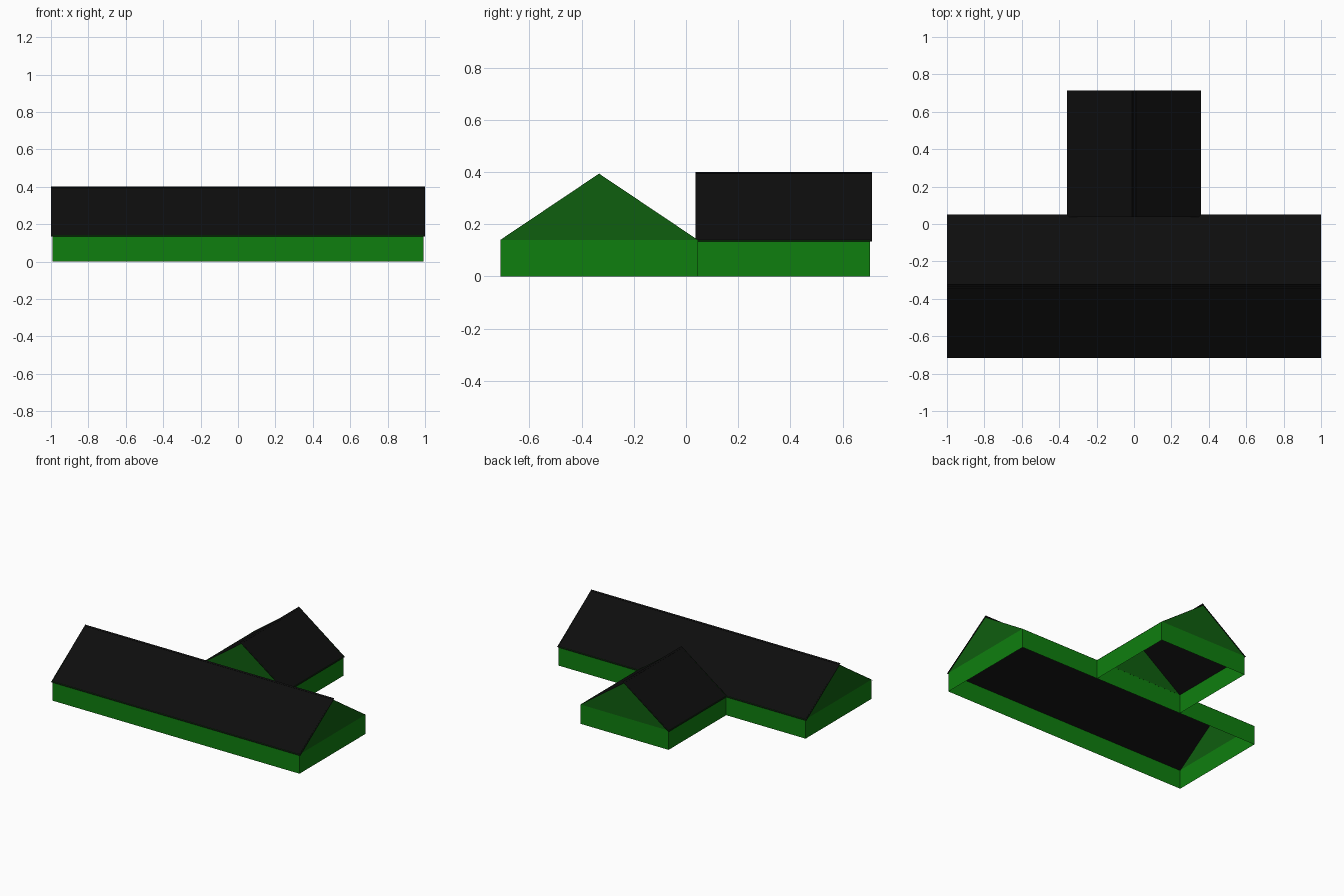
import bpy
from mathutils import Matrix
from math import pi

if "Cube" in bpy.data.objects:
    bpy.data.objects.remove(bpy.data.objects["Cube"])

WALL_H, EAVE_Z, PEAK_Z, RIDGE_Z = 0.14, 0.134, 0.394, 0.401
OVERHANG = 0.008   # roof past the gable ends
LAP = 0.01         # each slope runs slightly past the ridge


def material(name, colour):
    m = bpy.data.materials.new(name)
    m.diffuse_color = (*colour, 1)
    m.use_nodes = True
    m.node_tree.nodes["Principled BSDF"].inputs["Base Color"].default_value = m.diffuse_color
    return m


GREEN = material("wall green", (0.0048, 0.212, 0.0048))
DARK_GREEN = material("gable green", (0.0048, 0.112, 0.0048))
BLACK = material("roof black", (0.0042, 0.0042, 0.0042))


def sheet(name, polygons, mat, matrix):
    """One object made of separate flat polygons, placed by matrix."""
    verts, faces = [], []
    for poly in polygons:
        faces.append(range(len(verts), len(verts) + len(poly)))
        verts += [matrix @ Matrix.Translation(p).translation for p in poly]
    mesh = bpy.data.meshes.new(name)
    mesh.from_pydata(verts, [], [list(f) for f in faces])
    mesh.materials.append(mat)
    bpy.context.collection.objects.link(bpy.data.objects.new(name, mesh))


def block(name, length, width, matrix, open_end=False):
    """Gabled block with its ridge along local x, open underneath."""
    a, b = length / 2, width / 2
    corners = [(-a, -b), (a, -b), (a, b), (-a, b)]

    # Upright walls; the last one is left out where another block closes it
    walls = []
    for i in range(3 if open_end else 4):
        (x0, y0), (x1, y1) = corners[i], corners[(i + 1) % 4]
        walls.append([(x0, y0, 0), (x1, y1, 0), (x1, y1, WALL_H), (x0, y0, WALL_H)])
    sheet(name + "_walls", walls, GREEN, matrix)

    # Triangular gables at both ends
    gables = [[(s * a, -s * b, WALL_H), (s * a, s * b, WALL_H), (s * a, 0, PEAK_Z)]
              for s in (-1, 1)]
    sheet(name + "_gables", gables, DARK_GREEN, matrix)

    # Thin roof slopes crossing at the ridge
    r, e = a + OVERHANG, b + 0.005
    slopes = [[(-s * r, -s * e, EAVE_Z), (s * r, -s * e, EAVE_Z),
               (s * r, s * LAP, RIDGE_Z), (-s * r, s * LAP, RIDGE_Z)]
              for s in (1, -1)]
    sheet(name + "_roof", slopes, BLACK, matrix)


# Long front block
block("main_block", 1.984, 0.757, Matrix.Translation((0, -0.333, 0)))
# Back wing, turned so its ridge runs front to back
block("back_wing", 0.66, 0.708,
      Matrix.Translation((0, 0.375, 0)) @ Matrix.Rotation(pi / 2, 4, 'Z'), open_end=True)
